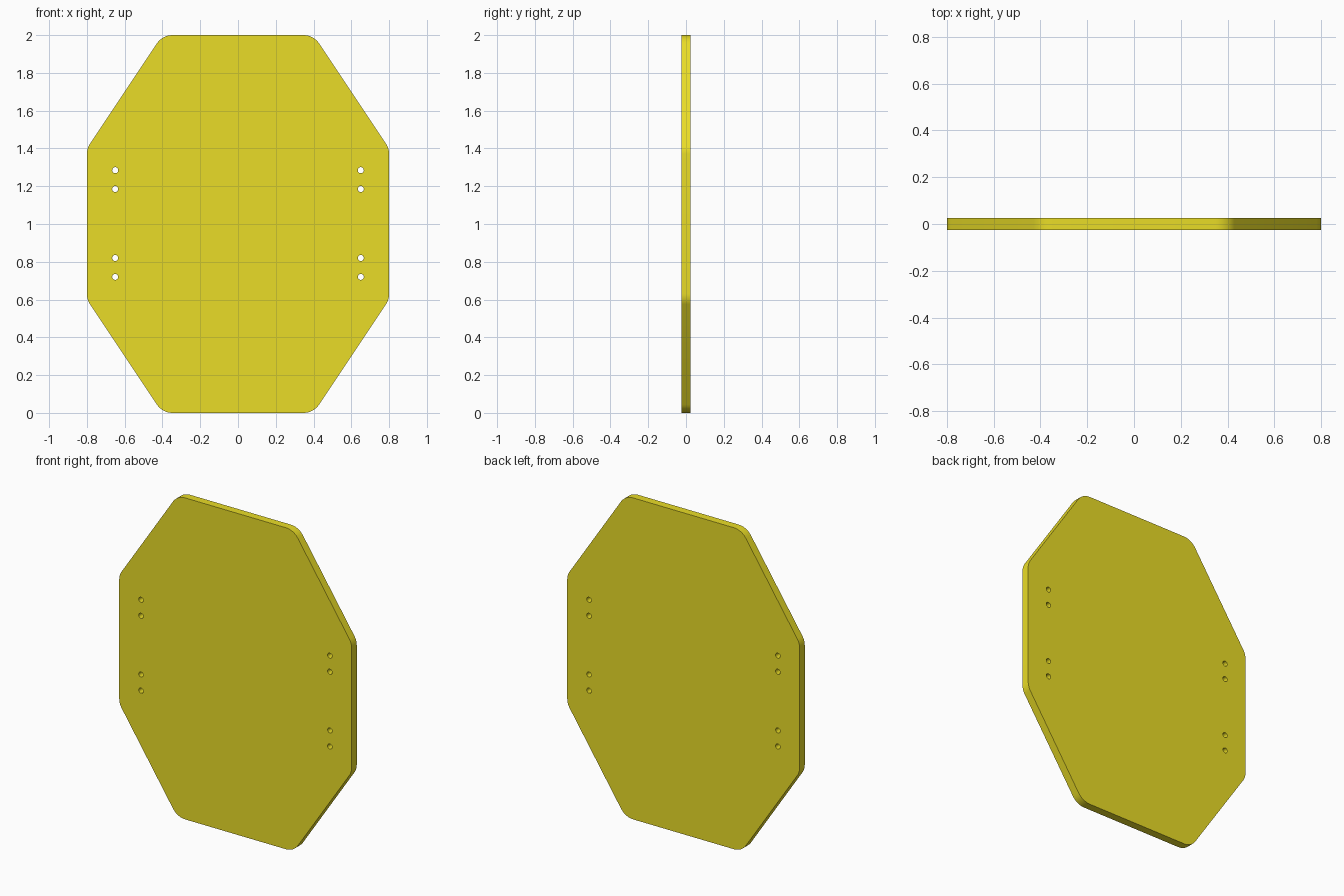
import bpy, bmesh, math
from mathutils import Vector

if "Cube" in bpy.data.objects:
    bpy.data.objects.remove(bpy.data.objects["Cube"])

HALF = 0.025      # half thickness
FILLET = 0.1      # corner radius
HOLE_R = 0.016


def rounded(points, r, steps=8):
    """Outline with every corner replaced by a tangent arc."""
    out = []
    for i, p in enumerate(points):
        p = Vector(p)
        a = (Vector(points[i - 1]) - p).normalized()
        b = (Vector(points[(i + 1) % len(points)]) - p).normalized()
        half = a.angle(b) / 2
        centre = p + (a + b).normalized() * r / math.sin(half)
        t = r / math.tan(half)
        va, vb = p + a * t - centre, p + b * t - centre
        sweep = va.angle_signed(vb)
        for k in range(steps + 1):
            ang = -sweep * k / steps
            c, s = math.cos(ang), math.sin(ang)
            out.append(centre + Vector((va.x * c - va.y * s, va.x * s + va.y * c)))
    return out


def circle(x, z, r, n=24):
    return [Vector((x + r * math.cos(2 * math.pi * k / n),
                    z + r * math.sin(2 * math.pi * k / n))) for k in range(n)]


# Plate outline and the mirrored pairs of mounting holes
octagon = [(-0.4, 0), (0.4, 0), (0.8, 0.6), (0.8, 1.4),
           (0.4, 2), (-0.4, 2), (-0.8, 1.4), (-0.8, 0.6)]
loops = [rounded(octagon, FILLET)]
for x in (-0.65, 0.65):
    for z in (0.72, 0.82, 1.185, 1.285):
        loops.append(circle(x, z, HOLE_R))

# Filled and extruded 2D curve, stood upright
curve = bpy.data.curves.new("plate", 'CURVE')
curve.dimensions = '2D'
curve.fill_mode = 'BOTH'
curve.extrude = HALF
for loop in loops:
    s = curve.splines.new('POLY')
    s.points.add(len(loop) - 1)
    for pt, co in zip(s.points, loop):
        pt.co = (co.x, co.y, 0, 1)
    s.use_cyclic_u = True
plate = bpy.data.objects.new("plate", curve)
bpy.context.collection.objects.link(plate)
plate.rotation_euler.x = math.pi / 2
bpy.context.view_layer.objects.active = plate
plate.select_set(True)
bpy.ops.object.convert(target='MESH')
plate = bpy.context.object
bpy.ops.object.transform_apply(location=False, rotation=True, scale=False)

# Weld caps to the rim and make normals consistent
bm = bmesh.new()
bm.from_mesh(plate.data)
bmesh.ops.remove_doubles(bm, verts=bm.verts, dist=1e-5)
bmesh.ops.recalc_face_normals(bm, faces=bm.faces)
bm.to_mesh(plate.data)
bm.free()
bpy.ops.object.shade_smooth_by_angle(angle=math.radians(30))

# Yellow finish
mat = bpy.data.materials.new("yellow")
mat.diffuse_color = (0.82, 0.72, 0.02, 1)
mat.use_nodes = True
mat.node_tree.nodes["Principled BSDF"].inputs["Base Color"].default_value = mat.diffuse_color
plate.data.materials.clear()
plate.data.materials.append(mat)
